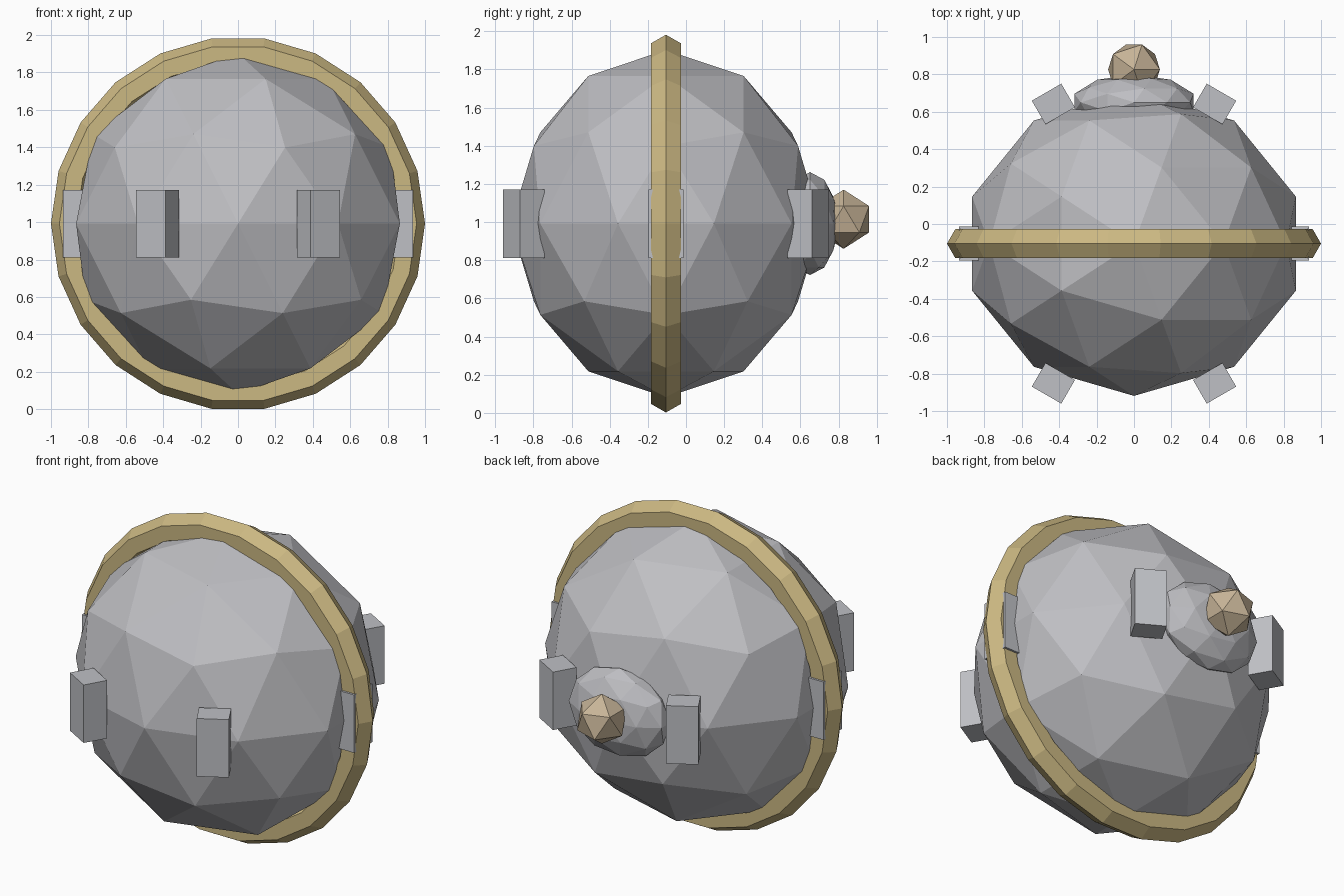
import bpy, math

if "Cube" in bpy.data.objects:
    bpy.data.objects.remove(bpy.data.objects["Cube"])

CY, CZ = -0.105, 0.992   # centre of the main body


def material(name, rgb):
    m = bpy.data.materials.new(name)
    m.diffuse_color = (*rgb, 1)
    m.use_nodes = True
    m.node_tree.nodes["Principled BSDF"].inputs["Base Color"].default_value = m.diffuse_color
    return m


GREY = material("hull grey", (0.52, 0.52, 0.545))
PLATE = material("plate grey", (0.52, 0.53, 0.56))
GOLD = material("ring gold", (0.60, 0.48, 0.225))
TAN = material("knob tan", (0.57, 0.455, 0.31))


def finish(name, mat, scale=(1, 1, 1)):
    o = bpy.context.object
    o.name = name
    o.scale = scale
    o.data.materials.append(mat)
    return o


def ball(name, mat, loc, scale, subdivisions):
    bpy.ops.mesh.primitive_ico_sphere_add(subdivisions=subdivisions, radius=1, location=loc)
    return finish(name, mat, scale)


# faceted main body, slightly flattened front to back
ball("body", GREY, (0, CY, CZ), (0.91, 0.814, 0.91), 2)

# hexagonal-section ring around the body
bpy.ops.mesh.primitive_torus_add(major_segments=22, minor_segments=6,
                                 major_radius=0.91, minor_radius=0.09,
                                 location=(0, CY, CZ), rotation=(math.pi / 2, 0, 0))
finish("ring", GOLD)

# six upright blocks spaced around the waist
for i in range(6):
    a = i * math.pi / 3
    bpy.ops.mesh.primitive_cube_add(size=1, rotation=(0, 0, a),
                                    location=(0.862 * math.cos(a), CY + 0.862 * math.sin(a), CZ))
    finish(f"waist_block_{i + 1}", PLATE, (0.146, 0.182, 0.36))

# rear dome with its knob
ball("rear_dome", GREY, (0, 0.65, CZ), (0.335, 0.15, 0.27), 2)
ball("rear_knob", TAN, (0, 0.826, 1.015), (0.155, 0.157, 0.155), 1)
